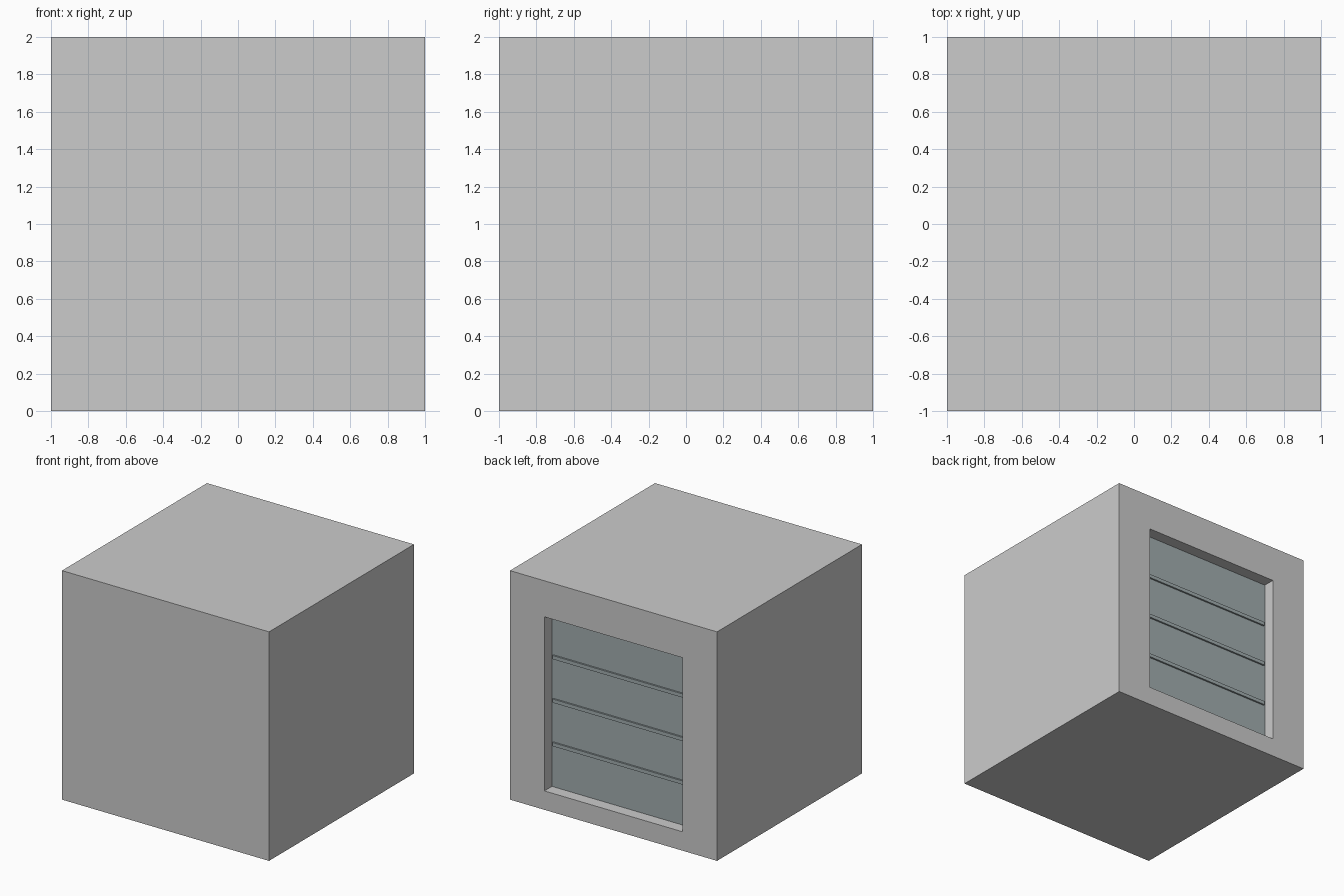
import bpy

if "Cube" in bpy.data.objects:
    bpy.data.objects.remove(bpy.data.objects["Cube"])

OPEN_W, OPEN_Z0, OPEN_Z1 = 1.336, 0.165, 1.685   # doorway on the back face
DOOR_Y = 0.896                                   # outer face of the door


def material(name, rgb):
    m = bpy.data.materials.new(name)
    m.diffuse_color = (*rgb, 1)
    m.use_nodes = True
    m.node_tree.nodes["Principled BSDF"].inputs["Base Color"].default_value = m.diffuse_color
    return m


def box(name, lo, hi, mat=None):
    """Box between two opposite corners."""
    bpy.ops.mesh.primitive_cube_add(
        size=1, location=[(a + b) / 2 for a, b in zip(lo, hi)])
    ob = bpy.context.object
    ob.name = name
    ob.scale = [b - a for a, b in zip(lo, hi)]
    bpy.ops.object.transform_apply(location=False, rotation=False, scale=True)
    if mat:
        ob.data.materials.append(mat)
    return ob


door_paint = material("door_paint", (0.36, 0.42, 0.43))
h = OPEN_W / 2

# Solid garage block with a shallow doorway recess in the back
body = box("garage_body", (-1, -1, 0), (1, 1, 2))
cutter = box("doorway_cutter", (-h, DOOR_Y - 0.02, OPEN_Z0), (h, 1.1, OPEN_Z1))
cut = body.modifiers.new("doorway", 'BOOLEAN')
cut.operation = 'DIFFERENCE'
cut.solver = 'EXACT'
cut.object = cutter
bpy.context.view_layer.objects.active = body
bpy.ops.object.modifier_apply(modifier=cut.name)
bpy.data.objects.remove(cutter)

# Sectional door panel filling the recess
box("door_panel", (-h, DOOR_Y - 0.02, OPEN_Z0), (h, DOOR_Y, OPEN_Z1), door_paint)

# Three horizontal ribs between the four door sections
step = (OPEN_Z1 - OPEN_Z0) / 4
for i in range(1, 4):
    z = OPEN_Z0 + i * step - 0.003
    box(f"door_rib_{i}", (-h + 0.015, DOOR_Y - 0.01, z - 0.016),
        (h - 0.015, DOOR_Y + 0.015, z + 0.016), door_paint)
